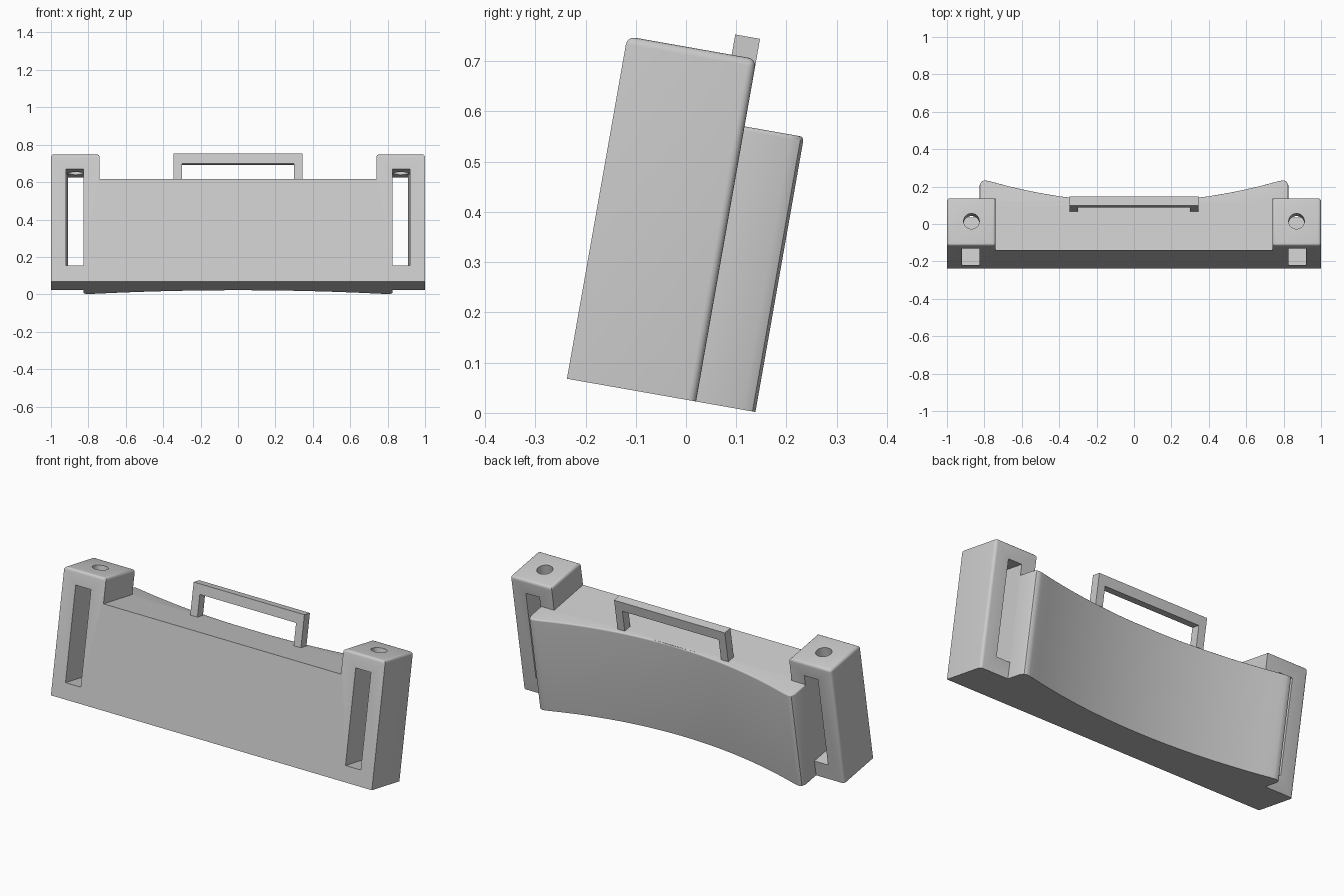
import bpy, bmesh, math
from mathutils import Matrix, Vector

cube = bpy.data.objects.get("Cube")
if cube:
    bpy.data.objects.remove(cube, do_unlink=True)

# One grey plastic
grey = bpy.data.materials.new("grey_plastic")
grey.use_nodes = True
colour = (0.6, 0.6, 0.6, 1)
grey.diffuse_color = colour
grey.node_tree.nodes["Principled BSDF"].inputs["Base Color"].default_value = colour

# Parts are built upright (y = depth from the front face), then leaned back
LEAN = Matrix.Translation((0, -0.237, 0.068)) @ Matrix.Rotation(math.radians(-10), 4, 'X')
DEPTH, TALL, LOW = 0.261, 0.692, 0.556
SLOT_IN, SLOT_OUT = 0.825, 0.92


def prism(name, points, offset):
    """Extrude a closed 3D outline by an offset vector."""
    bm = bmesh.new()
    face = bm.faces.new([bm.verts.new(p) for p in points])
    ext = bmesh.ops.extrude_face_region(bm, geom=[face])
    moved = [g for g in ext["geom"] if isinstance(g, bmesh.types.BMVert)]
    bmesh.ops.translate(bm, verts=moved, vec=Vector(offset))
    bmesh.ops.recalc_face_normals(bm, faces=bm.faces)
    return finish(name, bm)


def finish(name, bm):
    mesh = bpy.data.meshes.new(name)
    bm.to_mesh(mesh)
    bm.free()
    mesh.materials.append(grey)
    obj = bpy.data.objects.new(name, mesh)
    bpy.context.collection.objects.link(obj)
    return obj


def round_edges(obj, radius, rule):
    """Fillet the edges whose two end points satisfy the rule."""
    bm = bmesh.new()
    bm.from_mesh(obj.data)
    edges = [e for e in bm.edges if rule(e.verts[0].co, e.verts[1].co)]
    bmesh.ops.bevel(bm, geom=edges, offset=radius, segments=4, profile=0.5,
                    affect='EDGES', clamp_overlap=True)
    bm.to_mesh(obj.data)
    bm.free()


def activate(obj):
    bpy.ops.object.select_all(action='DESELECT')
    obj.select_set(True)
    bpy.context.view_layer.objects.active = obj


def cut(obj, cutter):
    mod = obj.modifiers.new("cut", 'BOOLEAN')
    mod.operation, mod.solver, mod.object = 'DIFFERENCE', 'EXACT', cutter
    activate(obj)
    bpy.ops.object.modifier_apply(modifier=mod.name)
    bpy.data.objects.remove(cutter, do_unlink=True)


# Front frame: wide plate with a taller post at each end
half = [(1, 0), (1, TALL), (0.74, TALL), (0.74, LOW)]
outline = half + [(-x, z) for x, z in reversed(half)]
frame = prism("front_frame", [(x, 0, z) for x, z in outline], (0, DEPTH, 0))


def post_edge(a, b):
    top = a.z > 0.69 and b.z > 0.69
    outer_back = abs(a.x) > 0.99 and abs(b.x) > 0.99 and min(a.y, b.y) > 0.2
    return top or (outer_back and abs(a.z - b.z) > 0.1)


round_edges(frame, 0.016, post_edge)

# Strap slots, slightly narrower at the back, and a pin hole above each
for s in (-1, 1):
    plan = [(SLOT_IN, -0.05), (SLOT_OUT, -0.05), (SLOT_OUT, 0.15),
            (SLOT_OUT - 0.01, 0.2), (SLOT_OUT - 0.01, 0.35), (SLOT_IN, 0.35)]
    cut(frame, prism("slot_cutter", [(s * x, y, 0.088) for x, y in plan], (0, 0, 0.523)))
    ring = [(s * 0.869 + 0.042 * math.cos(t * math.tau / 32),
             0.134 + 0.042 * math.sin(t * math.tau / 32), 0.59) for t in range(32)]
    cut(frame, prism("pin_cutter", ring, (0, 0, 0.2)))

# Rear pad with a hollow curved back
N = 32
plan = [(0.825, 0.24), (0.825, 0.355), (0.815, 0.375), (0.8, 0.381), (0.782, 0.378)]
curve = []
for i in range(N + 1):
    x = 0.76 * (1 - 2 * i / N)
    curve.append((x, 0.265 + 0.108 * (x / 0.76) ** 2))
loop = plan + curve + [(-x, y) for x, y in reversed(plan)]
pad = prism("rear_pad", [(x, y, 0) for x, y in loop], (0, 0, LOW))
round_edges(pad, 0.008, lambda a, b: min(a.z, b.z) > LOW - 0.01 and max(a.y, b.y) > 0.25)

# Handle loop on the top
handle_half = [(0.345, 0.5), (0.345, 0.733)]
inner = [(0.3, 0.678), (0.3, 0.5)]
arch = handle_half + [(-x, z) for x, z in reversed(handle_half)]
arch += [(-x, z) for x, z in reversed(inner)] + inner
handle = prism("top_handle", [(x, 0.211, z) for x, z in arch], (0, 0.05, 0))

# Lean everything back and shade
for obj in (frame, pad, handle):
    obj.data.transform(LEAN)
    activate(obj)
    bpy.ops.object.shade_smooth_by_angle(angle=math.radians(35))
